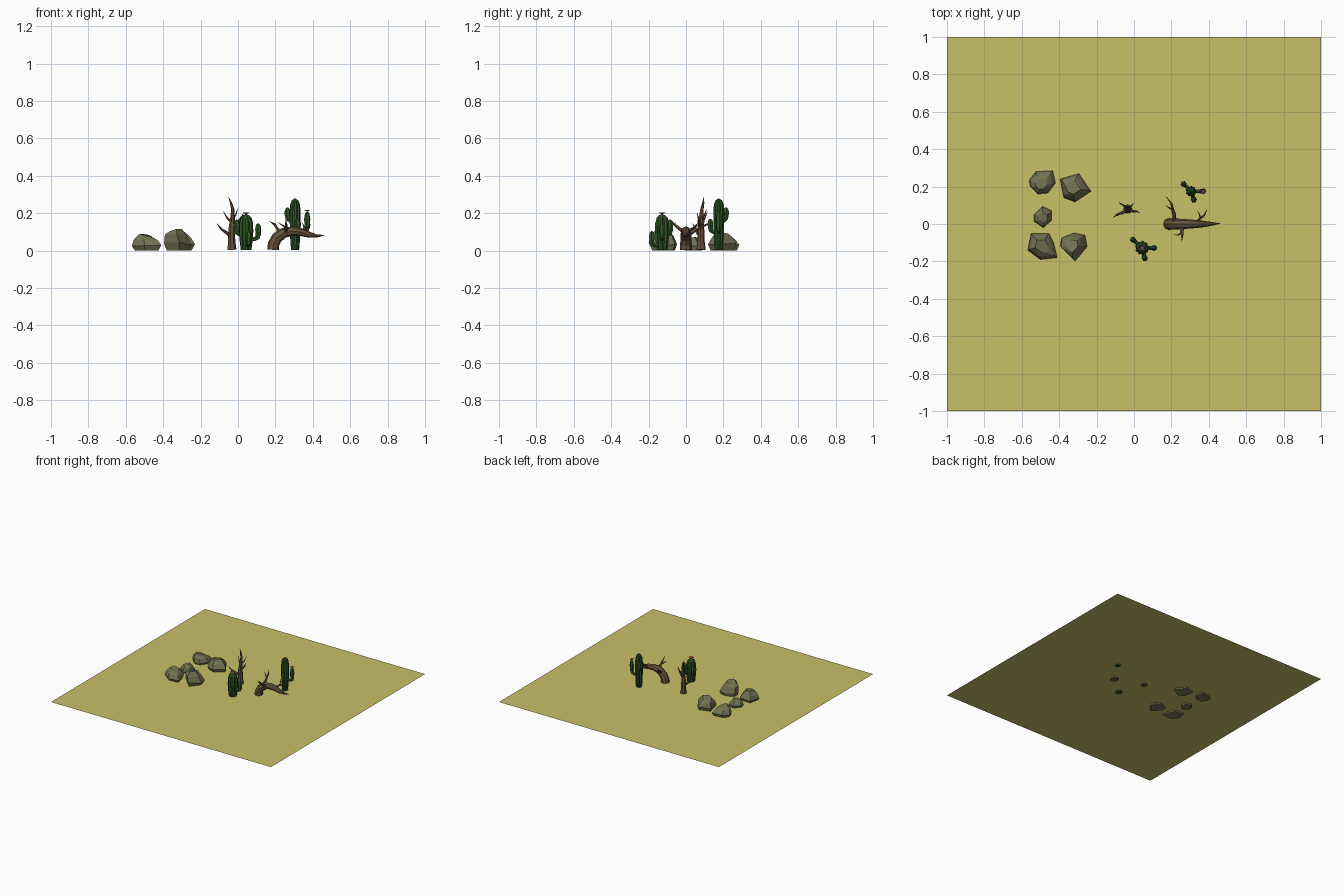
import bpy, bmesh, math, random
from mathutils import Vector, Matrix

if "Cube" in bpy.data.objects:
    bpy.data.objects.remove(bpy.data.objects["Cube"])

random.seed(4)


def material(name, rgb):
    m = bpy.data.materials.new(name)
    m.diffuse_color = (*rgb, 1)
    m.use_nodes = True
    m.node_tree.nodes["Principled BSDF"].inputs["Base Color"].default_value = m.diffuse_color
    return m


SAND = material("sand", (0.58, 0.53, 0.14))
STONE = material("stone", (0.17, 0.17, 0.09))
WOOD = material("wood", (0.14, 0.085, 0.05))
GREEN = material("cactus_green", (0.03, 0.10, 0.02))
PINK = material("petal_pink", (0.50, 0.13, 0.28))
CREAM = material("flower_centre", (0.75, 0.55, 0.55))


def finish(name, bm, mat):
    bmesh.ops.recalc_face_normals(bm, faces=bm.faces)
    mesh = bpy.data.meshes.new(name)
    bm.to_mesh(mesh)
    bm.free()
    mesh.materials.append(mat)
    ob = bpy.data.objects.new(name, mesh)
    bpy.context.collection.objects.link(ob)
    return ob


def tube(bm, pts, sides, groove=1.0):
    """Sweep a (grooved) ring along points (x, y, z, radius)."""
    pos = [Vector(p[:3]) for p in pts]
    last = len(pts) - 1
    prev = axis = None
    rings = []
    for i, p in enumerate(pts):
        t = (pos[min(i + 1, last)] - pos[max(i - 1, 0)]).normalized()
        if prev is None:
            axis = t.orthogonal().normalized()
        else:
            axis = prev.rotation_difference(t) @ axis
        prev = t
        side = t.cross(axis)
        ring = []
        for k in range(sides):
            a = 2 * math.pi * k / sides
            r = p[3] * (groove if k % 2 else 1)
            ring.append(bm.verts.new(pos[i] + (axis * math.cos(a) + side * math.sin(a)) * r))
        rings.append(ring)
    for a, b in zip(rings, rings[1:]):
        for k in range(sides):
            n = (k + 1) % sides
            bm.faces.new((a[k], a[n], b[n], b[k]))
    bm.faces.new(rings[0][::-1])
    bm.faces.new(rings[-1])


def rock(name, outline, height):
    """Faceted boulder: base, belly and tilted crown rings wrapped in a hull."""
    bm = bmesh.new()
    c = sum((Vector((x, y, 0)) for x, y in outline), Vector()) / len(outline)
    tilt = Vector((random.uniform(-.25, .25), random.uniform(-.25, .25), 0))
    shift = Vector((random.uniform(-.012, .012), random.uniform(-.012, .012), 0))
    for x, y in outline:
        d = Vector((x, y, 0)) - c
        bm.verts.new(c + d * 0.8)
        bm.verts.new(c + d + Vector((0, 0, height * random.uniform(.25, .4))))
        bm.verts.new(c + d * 0.8 + shift + Vector((0, 0, height * random.uniform(.62, .75))))
        top = d * 0.45 + shift
        bm.verts.new(c + top + Vector((0, 0, height * .94 + tilt.dot(top))))
    res = bmesh.ops.convex_hull(bm, input=bm.verts)
    bmesh.ops.delete(bm, geom=list({g for g in res["geom_interior"] if isinstance(g, bmesh.types.BMVert)}),
                     context='VERTS')
    bmesh.ops.dissolve_limit(bm, angle_limit=0.12, verts=bm.verts, edges=bm.edges)
    finish(name, bm, STONE)


def arm(bm, cx, cy, tip, z0, z1):
    """Cactus arm: thin elbow out of the trunk, then a plump upright."""
    x, y = tip
    mid = lambda f: (cx + (x - cx) * f, cy + (y - cy) * f)
    tube(bm, [(*mid(.3), z0, .010), (*mid(.7), z0, .011), (*mid(.93), z0 + .008, .013),
              (x, y, z0 + .025, .015), (x, y, z0 + (z1 - z0) * .65, .017),
              (x, y, z1 - .008, .012), (x, y, z1, .004)], 12, .8)


def cactus(name, x, y, profile, arms):
    bm = bmesh.new()
    tube(bm, [(x, y, z, r) for z, r in profile], 18, .82)
    for tip, z0, z1 in arms:
        arm(bm, x, y, tip, z0, z1)
    finish(name, bm, GREEN)


def flower(name, x, y, z, r):
    bm = bmesh.new()
    centre = bm.verts.new((x, y, z - r * .3))
    ring = []
    for k in range(16):
        a = math.pi * k / 8
        q = r * (.65 if k % 2 else 1)
        ring.append(bm.verts.new((x + q * math.cos(a), y + q * math.sin(a), z + r * .3)))
    for k in range(16):
        bm.faces.new((centre, ring[k], ring[(k + 1) % 16]))
    finish(name + "_petals", bm, PINK)
    bm = bmesh.new()
    bmesh.ops.create_icosphere(bm, subdivisions=1, radius=r * .35, matrix=Matrix.Translation((x, y, z)))
    finish(name + "_centre", bm, CREAM)


# Ground sheet
bm = bmesh.new()
bmesh.ops.create_grid(bm, x_segments=1, y_segments=1, size=1, matrix=Matrix.Translation((0, 0, .01)))
finish("sand_ground", bm, SAND)

# Rocks
rock("rock_back_left", [(-.56, .235), (-.525, .28), (-.435, .285), (-.42, .22), (-.46, .165),
                        (-.515, .16), (-.555, .2)], .085)
rock("rock_back_right", [(-.395, .24), (-.295, .27), (-.23, .175), (-.315, .118), (-.375, .14)], .1)
rock("rock_middle", [(-.535, .05), (-.49, .095), (-.44, .07), (-.44, .02), (-.485, -.02), (-.535, .015)], .07)
rock("rock_front_left", [(-.55, -.05), (-.455, -.05), (-.43, -.1), (-.41, -.18), (-.5, -.19),
                         (-.568, -.14)], .085)
rock("rock_front_right", [(-.39, -.075), (-.32, -.048), (-.262, -.06), (-.25, -.12), (-.315, -.2),
                          (-.395, -.12)], .115)

# Upright dead tree with bare branches
bm = bmesh.new()
for path in (
    [(-.033, .08, .004, .025), (-.034, .08, .05, .020), (-.035, .08, .11, .018), (-.03, .08, .17, .013),
     (-.028, .085, .22, .009), (-.038, .092, .255, .006), (-.05, .095, .285, .001)],
    [(-.035, .08, .075, .012), (-.06, .062, .095, .009), (-.09, .05, .115, .006), (-.113, .035, .145, .001)],
    [(-.032, .08, .13, .010), (-.005, .068, .145, .007), (.012, .068, .17, .005), (.03, .06, .2, .001)],
    [(-.035, .085, .15, .007), (-.058, .10, .175, .005), (-.08, .115, .21, .001)],
    [(-.03, .085, .17, .006), (-.012, .098, .19, .004), (-.002, .113, .225, .001)],
):
    tube(bm, path, 7)
finish("dead_tree", bm, WOOD)

# Arched fallen log with its branches
bm = bmesh.new()
tube(bm, [(.188, 0, .004, .032), (.19, 0, .035, .031), (.208, 0, .068, .030), (.245, 0, .095, .028),
          (.29, 0, .104, .025), (.34, 0, .098, .021), (.38, 0, .085, .016), (.42, .001, .078, .009),
          (.463, .002, .082, .001)], 8)
for path in (
    [(.215, .012, .085, .012), (.215, .05, .11, .010), (.205, .085, .125, .007), (.2, .11, .14, .005),
     (.172, .145, .155, .001)],
    [(.21, .075, .12, .006), (.19, .085, .14, .004), (.17, .1, .155, .001)],
    [(.257, -.01, .1, .012), (.256, -.04, .12, .009), (.258, -.062, .14, .006), (.255, -.092, .17, .001)],
    [(.256, -.045, .125, .006), (.238, -.058, .135, .004), (.215, -.058, .15, .001)],
    [(.335, .005, .1, .010), (.352, .03, .115, .007), (.375, .045, .125, .005), (.39, .078, .14, .001)],
    [(.355, .032, .115, .005), (.35, .052, .135, .003), (.34, .068, .15, .001)],
):
    tube(bm, path, 6)
finish("fallen_log", bm, WOOD)

# Cacti
cactus("tall_cactus", .305, .175,
       [(.004, .022), (.05, .026), (.12, .029), (.2, .030), (.245, .027), (.268, .018), (.278, .004)],
       [((.265, .214), .16, .23), ((.37, .175), .1, .207), ((.32, .13), .1, .17)])
cactus("short_cactus", .043, -.128,
       [(.004, .029), (.05, .035), (.1, .039), (.145, .038), (.175, .030), (.188, .018), (.193, .005)],
       [((.108, -.128), .062, .145), ((-.006, -.084), .085, .165), ((.058, -.183), .028, .105)])

# Flowers
flower("tall_cactus_flower", .37, .175, .212, .017)
flower("short_cactus_flower", .043, -.128, .198, .021)
